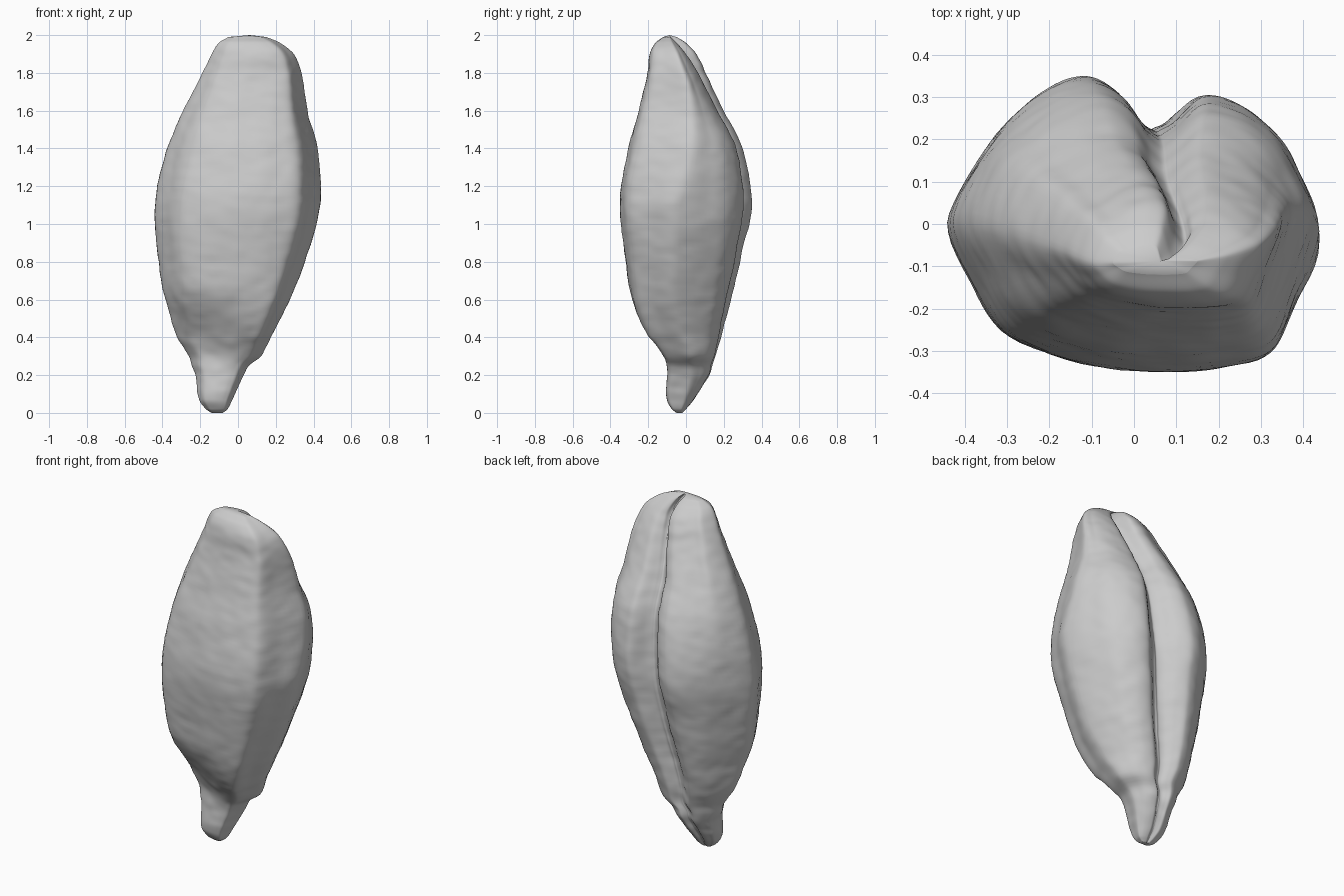
import bpy, bmesh, math
from mathutils import Vector, noise

if "Cube" in bpy.data.objects:
    bpy.data.objects.remove(bpy.data.objects["Cube"])

RINGS, SUB = 150, 6

# Height, x range, front y, back y of right lobe, back y of left lobe, crease offset, crease y
STATIONS = [
    (0, -.14, -.08, -.05, -.02, -.02, 0, -.025),
    (.02, -.17, -.055, -.075, 0, 0, 0, -.01),
    (.07, -.205, -.03, -.1, .04, .04, 0, .025),
    (.2, -.225, .03, -.1, .125, .12, 0, .1),
    (.25, -.245, .06, -.1, .14, .135, 0, .11),
    (.3, -.26, .12, -.11, .155, .15, 0, .12),
    (.4, -.32, .175, -.165, .185, .17, 0, .135),
    (.6, -.385, .275, -.28, .24, .21, .05, .165),
    (.8, -.42, .355, -.32, .285, .255, .08, .195),
    (1.1, -.44, .435, -.35, .347, .3, .1, .225),
    (1.4, -.375, .42, -.305, .3, .265, .1, .19),
    (1.6, -.29, .37, -.25, .2, .165, .1, .105),
    (1.8, -.19, .335, -.205, .1, .06, .14, .01),
    (1.9, -.14, .295, -.19, .055, 0, .19, -.045),
    (1.96, -.1, .22, -.16, 0, -.05, .25, -.085),
    (1.99, -.05, .15, -.12, -.05, -.08, .25, -.095),
]

# Normalised outline: right side, over both back lobes, then the flat front
RIGHT_LOBE = [(-1, .05), (-.86, .4), (-.66, .73), (-.45, .93), (-.25, 1), (-.09, .9)]
LEFT_LOBE = [(.2, .82), (.36, 1), (.57, .94), (.75, .74), (.87, .42)]
FRONT = [(1, -.12), (.87, -.54), (.74, -.87), (.5, -.97), (.2, -1),
         (-.2, -.96), (-.66, -.76), (-.86, -.4)]


def hermite(a, b, ta, tb, t):
    return ((2*t**3 - 3*t*t + 1) * a + (t**3 - 2*t*t + t) * ta
            + (3*t*t - 2*t**3) * b + (t**3 - t*t) * tb)


def station(z):
    """Smoothly interpolated station values at a height."""
    n = len(STATIONS)
    z = min(max(z, STATIONS[0][0]), STATIONS[-1][0])
    i = max(k for k in range(n - 1) if STATIONS[k][0] <= z)
    p, a, b, q = (STATIONS[min(max(i + k, 0), n - 1)] for k in (-1, 0, 1, 2))
    h = b[0] - a[0]
    return [hermite(a[c], b[c], (b[c] - p[c]) / (b[0] - p[0]) * h,
                    (q[c] - a[c]) / (q[0] - a[0]) * h, (z - a[0]) / h)
            for c in range(1, 8)]


def section(z):
    """Control points of the outline at a height."""
    x0, x1, front, back, back2, crease, crease_y = station(z)
    cx, hx = (x0 + x1) / 2, (x1 - x0) / 2
    cy = (front + (back + back2) / 2) / 2
    # Towards both ends the flanks swell to the back
    swell = .5 * min(1, max(0, (z - 1.1) / .6, 1 - z / .4))

    def flank(u, v):
        return v + swell * u**4 * (1 - v*v) if u > 0 or v > .1 else v

    def place(u, y):
        return cx + hx * (u + (crease - .1) * (1 - abs(u))), y

    def spread(u, v, depth):
        v = flank(u, v)
        return cy + v * (depth - cy if v > 0 else cy - front)

    right = [place(u, spread(u, v, back)) for u, v in RIGHT_LOBE]
    left = [place(u, spread(u, v, back2)) for u, v in LEFT_LOBE]
    groove = place(.1, min(crease_y, back2 - .005))
    lip = [tuple(groove[k] + (side[k] - groove[k]) * f for k, f in enumerate((.4, .28)))
           for side in (right[-1], left[0])]
    points = right + [lip[0], groove, lip[1]] + left
    # The step above the germ runs slanted across the front
    fade = max(0, 1 - abs(z - .4) / .3)
    for u, v in FRONT:
        x = cx + hx * u
        zf = z + .5 * (x + .05) * fade
        v = flank(u, v)
        points.append((x, cy + v * (back2 - cy if v > 0 else cy - station(zf)[2])))
    return points


def ring(z):
    """Closed smooth curve through the section points."""
    pts = [Vector(p) for p in section(z)]
    n = len(pts)
    out = []
    for i in range(n):
        p, a, b, q = (pts[(i + k) % n] for k in (-1, 0, 1, 2))
        for s in range(SUB):
            out.append(hermite(a, b, (b - p) * .45, (q - a) * .45, s / SUB))
    return out


# Loft the kernel from tip to tip
bm = bmesh.new()
top = STATIONS[-1][0]
loops = []
for r in range(RINGS + 1):
    z = top * (1 - math.cos(math.pi * r / RINGS)) / 2
    loops.append([bm.verts.new((p.x, p.y, z)) for p in ring(z)])
count = len(loops[0])
for lower, upper in zip(loops, loops[1:]):
    for i in range(count):
        j = (i + 1) % count
        bm.faces.new((lower[i], upper[i], upper[j], lower[j]))
for loop, lift in ((loops[0], 0), (loops[-1], .01)):
    centre = sum((v.co for v in loop), Vector()) / count
    tip = bm.verts.new(centre + Vector((0, 0, lift)))
    for i in range(count):
        bm.faces.new((loop[i], loop[(i + 1) % count], tip))
bmesh.ops.recalc_face_normals(bm, faces=bm.faces)
bm.normal_update()

# Faint wrinkles over the husk
for v in bm.verts:
    broad = noise.noise(Vector((v.co.x * 7, v.co.y * 7, v.co.z * 6)))
    fine = noise.noise(Vector((v.co.x * 14, v.co.y * 14, v.co.z * 22)))
    taper = min(1, v.co.z * 8, (2 - v.co.z) * 8)
    v.co += v.normal * (broad * .005 + fine * .003) * taper

mesh = bpy.data.meshes.new("grain_kernel")
bm.to_mesh(mesh)
bm.free()
kernel = bpy.data.objects.new("grain_kernel", mesh)
bpy.context.collection.objects.link(kernel)

husk = bpy.data.materials.new("husk_grey")
husk.use_nodes = True
grey = (.6, .6, .6, 1)
husk.diffuse_color = grey
husk.node_tree.nodes["Principled BSDF"].inputs["Base Color"].default_value = grey
mesh.materials.append(husk)

bpy.context.view_layer.objects.active = kernel
kernel.select_set(True)
bpy.ops.object.shade_smooth_by_angle(angle=math.radians(50))
